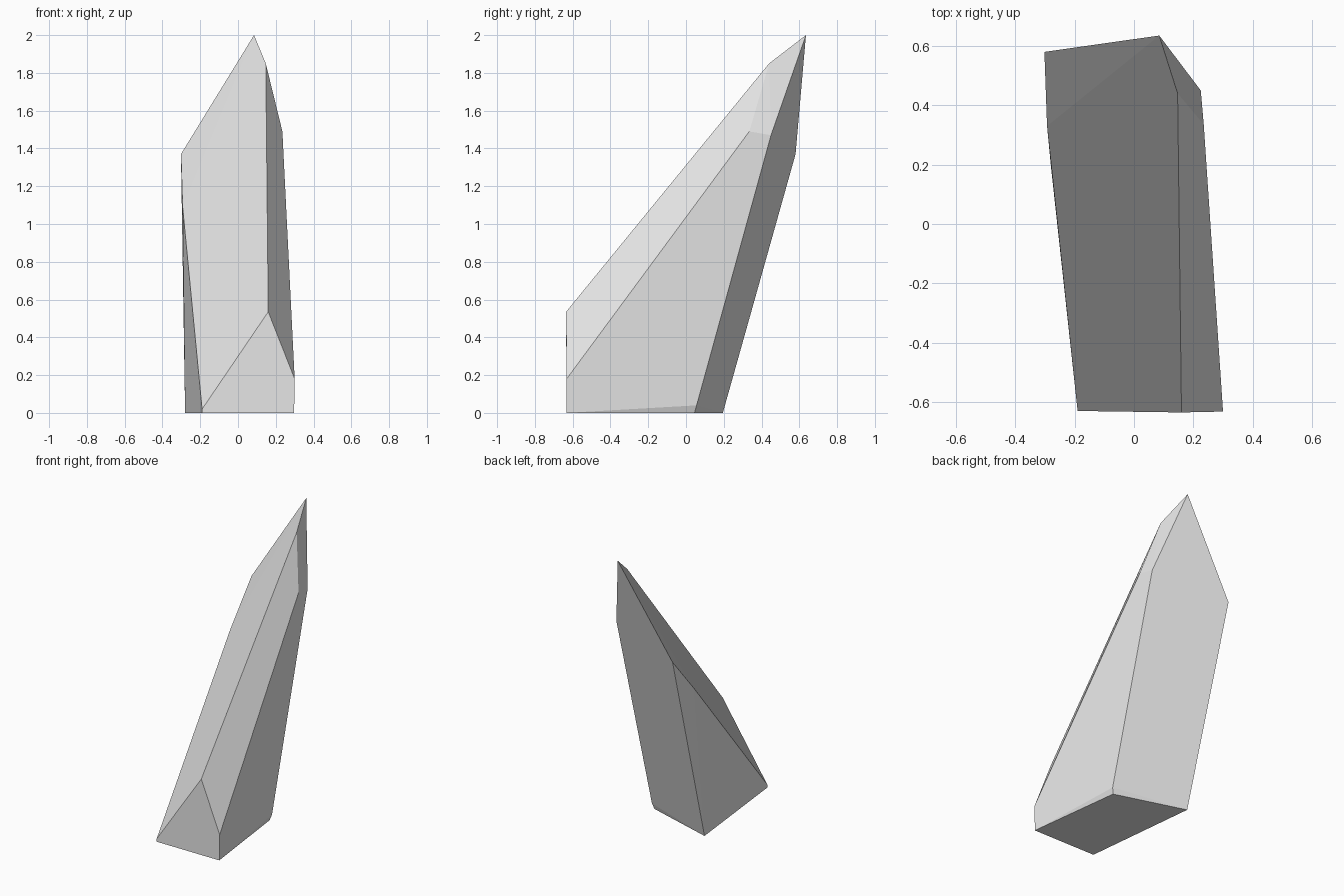
import bpy, bmesh

if "Cube" in bpy.data.objects:
    bpy.data.objects.remove(bpy.data.objects["Cube"])

# One flat grey colour
grey = bpy.data.materials.new("light grey stone")
grey.diffuse_color = (0.8, 0.8, 0.8, 1)
grey.use_nodes = True
grey.node_tree.nodes["Principled BSDF"].inputs["Base Color"].default_value = grey.diffuse_color

# Corners of the leaning shard
tip = [(0.085, 0.635, 2.0)]
shoulders = [
    (-0.302, 0.58, 1.37),    # left
    (-0.293, 0.33, 1.09),    # left edge bulge
    (0.147, 0.44, 1.85),     # front ridge
    (0.235, 0.335, 1.49),    # right
    (0.225, 0.45, 1.47),     # right back
]
toe = [
    (0.16, -0.635, 0.535),   # front ridge
    (0.30, -0.632, 0.18),    # right
    (-0.19, -0.63, 0.02),    # left
    (0.225, 0.056, 0.04),    # right back
]
base = [
    (-0.19, -0.63, 0), (0.297, -0.632, 0),
    (0.213, 0.045, 0), (-0.28, 0.195, 0),
]

# Solid shard: flat facets wrapped around the corners
bm = bmesh.new()
for co in tip + shoulders + toe + base:
    bm.verts.new(co)
bmesh.ops.convex_hull(bm, input=bm.verts[:])
bmesh.ops.dissolve_limit(bm, angle_limit=0.03, verts=bm.verts[:], edges=bm.edges[:])
bmesh.ops.recalc_face_normals(bm, faces=bm.faces[:])

mesh = bpy.data.meshes.new("rock_shard")
bm.to_mesh(mesh)
bm.free()
mesh.materials.append(grey)
shard = bpy.data.objects.new("rock_shard", mesh)
bpy.context.collection.objects.link(shard)
